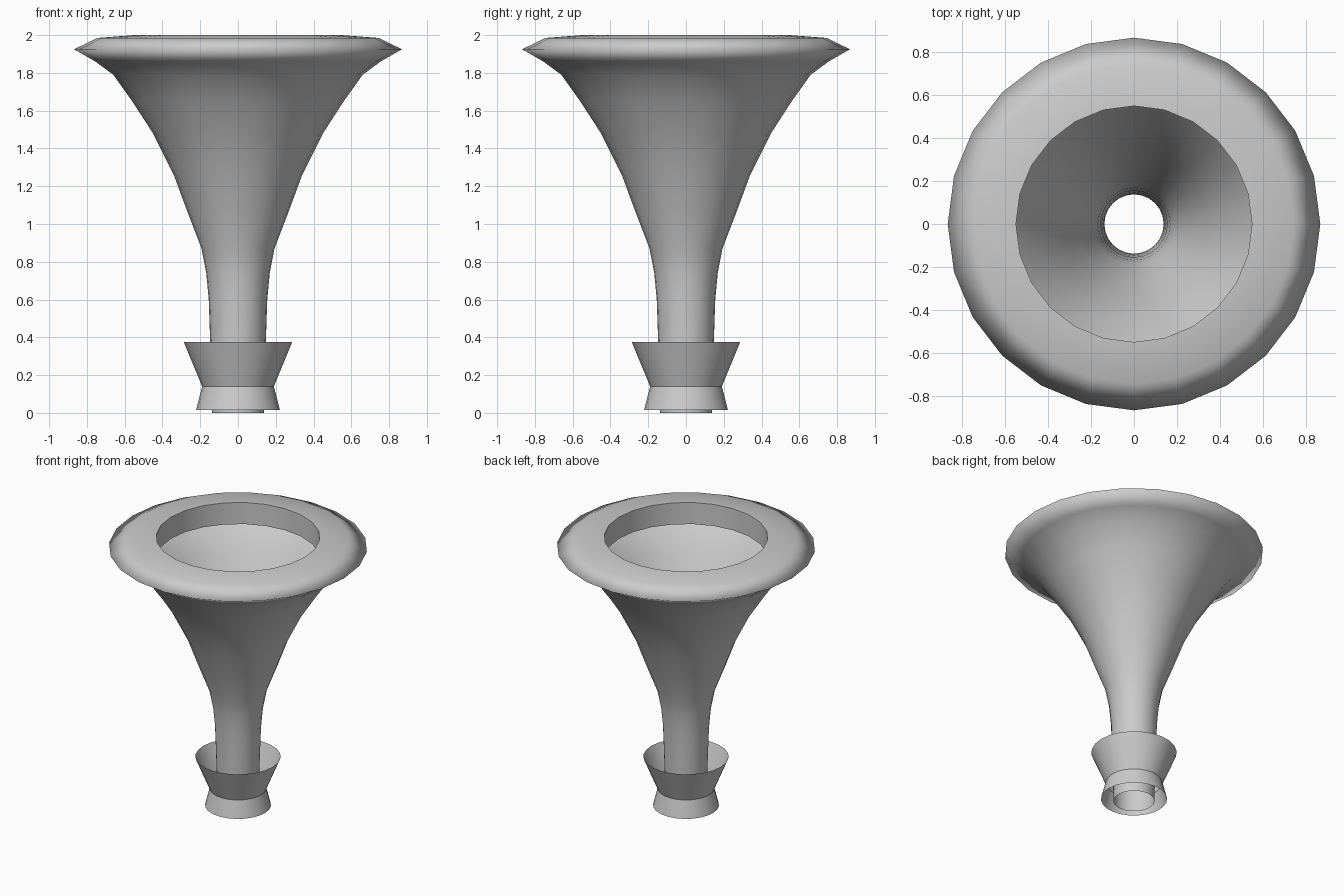
import bpy, bmesh, math

if "Cube" in bpy.data.objects:
    bpy.data.objects.remove(bpy.data.objects["Cube"])

SIDES = 24


def lathe(name, profile, sharp_rings=()):
    """Spin an open (radius, height) profile round z into a smooth thin shell."""
    bm = bmesh.new()
    rings = []
    for r, z in profile:
        rings.append([bm.verts.new((r * math.cos(2 * math.pi * i / SIDES),
                                    r * math.sin(2 * math.pi * i / SIDES), z))
                      for i in range(SIDES)])
    for low, high in zip(rings, rings[1:]):
        for i in range(SIDES):
            j = (i + 1) % SIDES
            face = bm.faces.new((low[i], low[j], high[j], high[i]))
            face.smooth = True
    # keep chosen rings crisp
    for k in sharp_rings:
        for i in range(SIDES):
            bm.edges.get((rings[k][i], rings[k][(i + 1) % SIDES])).smooth = False
    mesh = bpy.data.meshes.new(name)
    bm.to_mesh(mesh)
    bm.free()
    obj = bpy.data.objects.new(name, mesh)
    bpy.context.collection.objects.link(obj)
    return obj


# Flared horn: narrow tube, bell, rolled lip and inner drop of the lip
horn_profile = [
    (0.138, 0.0), (0.142, 0.2), (0.148, 0.4), (0.155, 0.6), (0.168, 0.74),
    (0.193, 0.87), (0.27, 1.07), (0.34, 1.26), (0.45, 1.48), (0.56, 1.65),
    (0.66, 1.79), (0.755, 1.86), (0.868, 1.925), (0.745, 1.985),
    (0.55, 2.0), (0.55, 1.84),
]
lathe("horn", horn_profile, sharp_rings=[14])

# Waisted open collar round the foot of the tube
lathe("collar", [(0.222, 0.015), (0.19, 0.14), (0.287, 0.375)], sharp_rings=[1])
